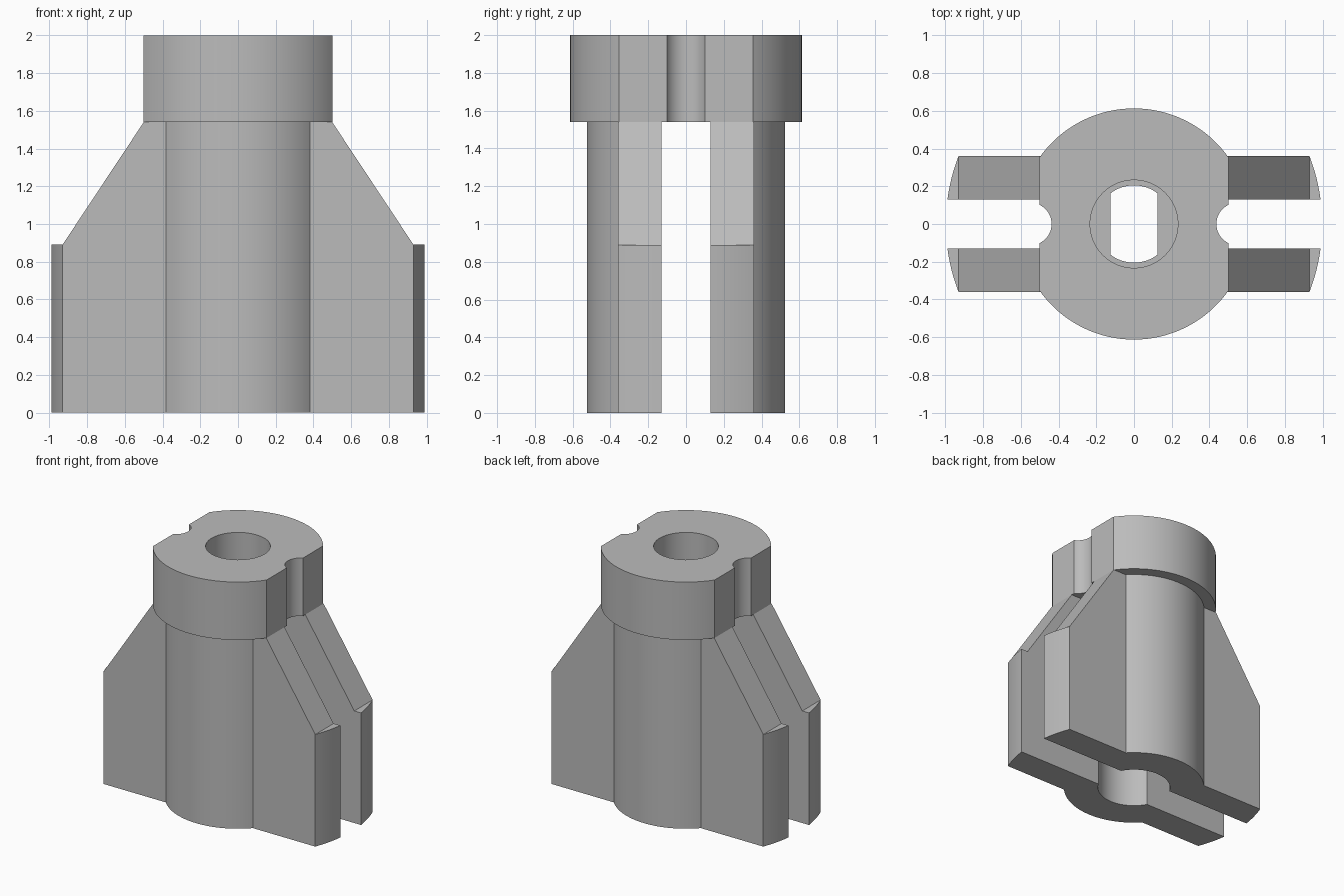
import bpy, bmesh
from math import asin, sqrt, pi, cos, sin, radians

if "Cube" in bpy.data.objects:
    bpy.data.objects.remove(bpy.data.objects["Cube"], do_unlink=True)

GREY = (0.5, 0.5, 0.5, 1)
mat = bpy.data.materials.new("plain grey")
mat.use_nodes = True
mat.diffuse_color = GREY
mat.node_tree.nodes["Principled BSDF"].inputs["Base Color"].default_value = GREY

HEAD_Z, TOP_Z, LEG_Z = 1.54, 2.0, 0.89
SLOT, LEG_Y, FLAT_X = 0.13, 0.36, 0.5


def arc(r, a, b, n, cx=0.0):
    return [(cx + r * cos(a + (b - a) * i / n), r * sin(a + (b - a) * i / n))
            for i in range(n + 1)]


def prism(name, outline, low, high, axis="z"):
    """Extrude an outline along z, or an x-z outline along y."""
    bm = bmesh.new()
    place = (lambda p, h: (p[0], p[1], h)) if axis == "z" else (lambda p, h: (p[0], h, p[1]))
    face = bm.faces.new([bm.verts.new(place(p, low)) for p in outline])
    up = bmesh.ops.extrude_face_region(bm, geom=[face])
    shift = (0, 0, high - low) if axis == "z" else (0, high - low, 0)
    bmesh.ops.translate(bm, vec=shift,
                        verts=[v for v in up["geom"] if isinstance(v, bmesh.types.BMVert)])
    bmesh.ops.recalc_face_normals(bm, faces=bm.faces)
    mesh = bpy.data.meshes.new(name)
    bm.to_mesh(mesh)
    bm.free()
    obj = bpy.data.objects.new(name, mesh)
    obj.data.materials.append(mat)
    bpy.context.collection.objects.link(obj)
    return obj


def activate(obj):
    bpy.ops.object.select_all(action="DESELECT")
    obj.select_set(True)
    bpy.context.view_layer.objects.active = obj


def boolean(obj, cutter, operation):
    cutter.hide_render = True
    mod = obj.modifiers.new("cut", "BOOLEAN")
    mod.operation, mod.solver, mod.object = operation, "EXACT", cutter
    activate(obj)
    bpy.ops.object.modifier_apply(modifier=mod.name)
    bpy.data.objects.remove(cutter, do_unlink=True)


def smooth(obj):
    activate(obj)
    bpy.ops.object.shade_smooth_by_angle(angle=radians(25))


# Split body: half a barrel with two fins, and a round bore on the slot side
FIN_R, BARREL_R, BORE_R = 0.998, 0.525, 0.27
f0, f1 = asin(SLOT / FIN_R), asin(LEG_Y / FIN_R)
b0, c0 = asin(LEG_Y / BARREL_R), asin(SLOT / BORE_R)
half = (arc(FIN_R, f0, f1, 8) + arc(BARREL_R, b0, pi - b0, 40)
        + arc(FIN_R, pi - f1, pi - f0, 8) + arc(BORE_R, pi - c0, c0, 32))
fin_x = FIN_R * cos(f1)
silhouette = [(-1.2, -0.1), (1.2, -0.1), (1.2, LEG_Z), (fin_x, LEG_Z), (FLAT_X, HEAD_Z),
              (-FLAT_X, HEAD_Z), (-fin_x, LEG_Z), (-1.2, LEG_Z)]
for name, side in (("back_body_half", 1), ("front_body_half", -1)):
    body = prism(name, [(x, side * y) for x, y in half], 0, HEAD_Z + 0.1)
    boolean(body, prism("fin_slope_cutter", silhouette, -1, 1, "y"), "INTERSECT")
    smooth(body)

# Head: round collar with two flat sides, each with a rounded notch
HEAD_R, NOTCH_R, NOTCH_X = 0.613, 0.113, 0.55
h0 = asin(sqrt(HEAD_R ** 2 - FLAT_X ** 2) / HEAD_R)
n0 = asin(sqrt(NOTCH_R ** 2 - (NOTCH_X - FLAT_X) ** 2) / NOTCH_R)
collar = (arc(HEAD_R, h0, pi - h0, 48)
          + arc(NOTCH_R, n0, -n0, 16, -NOTCH_X)
          + arc(HEAD_R, pi + h0, 2 * pi - h0, 48)
          + arc(NOTCH_R, pi + n0, pi - n0, 16, NOTCH_X))
head = prism("head_collar", collar, HEAD_Z, TOP_Z)

# Round socket from above, with a flat-sided shaft hole through its floor
socket = arc(0.233, 0, 2 * pi, 64)[:-1]
boolean(head, prism("socket_cutter", socket, 1.67, TOP_Z + 0.1), "DIFFERENCE")
s0 = asin(sqrt(0.205 ** 2 - 0.125 ** 2) / 0.205)
shaft = arc(0.205, s0, pi - s0, 16) + arc(0.205, pi + s0, 2 * pi - s0, 16)
boolean(head, prism("shaft_cutter", shaft, HEAD_Z - 0.1, 1.8), "DIFFERENCE")
smooth(head)
